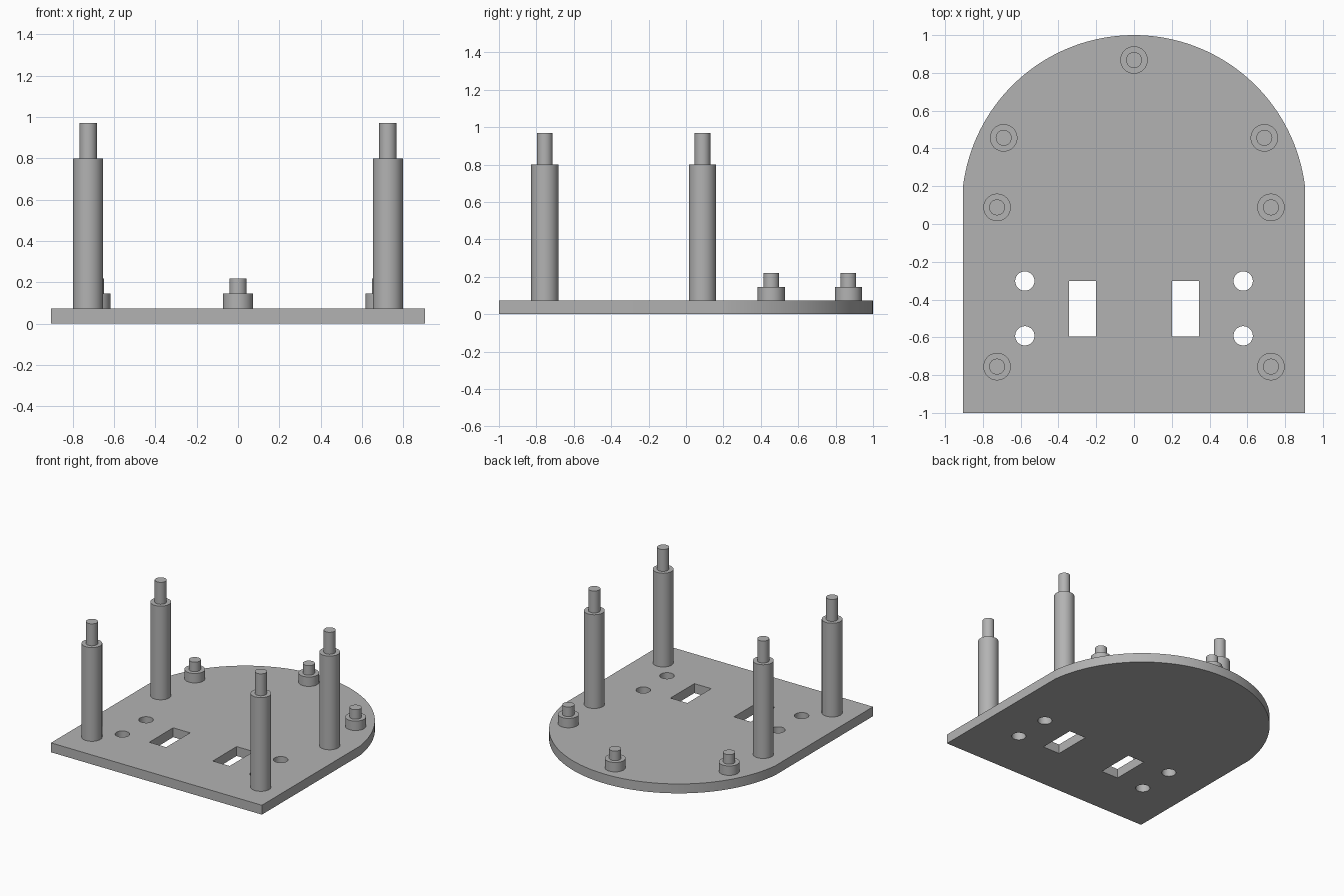
import bpy, bmesh, math

if "Cube" in bpy.data.objects:
    bpy.data.objects.remove(bpy.data.objects["Cube"])

T = 0.073            # plate thickness
W = 0.905            # plate half width
ARC_Y, ARC_R = 0.088, 0.912

grey = bpy.data.materials.new("plain grey")
grey.diffuse_color = (0.45, 0.45, 0.45, 1)
grey.use_nodes = True
grey.node_tree.nodes["Principled BSDF"].inputs["Base Color"].default_value = grey.diffuse_color


def finish(name, bm):
    bmesh.ops.recalc_face_normals(bm, faces=bm.faces)
    me = bpy.data.meshes.new(name)
    bm.to_mesh(me)
    bm.free()
    me.materials.append(grey)
    ob = bpy.data.objects.new(name, me)
    bpy.context.collection.objects.link(ob)
    bpy.ops.object.select_all(action='DESELECT')
    ob.select_set(True)
    bpy.context.view_layer.objects.active = ob
    bpy.ops.object.shade_smooth_by_angle(angle=math.radians(30))
    return ob


def circle(cx, cy, r, n=48):
    return [(cx + r * math.cos(2 * math.pi * i / n),
             cy + r * math.sin(2 * math.pi * i / n)) for i in range(n)]


# Base plate: straight sides, round back, with screw holes and slots
a0 = math.acos(W / ARC_R)
N = 96
outline = [(-W, -1), (W, -1)]
for i in range(N + 1):
    a = a0 + (math.pi - 2 * a0) * i / N
    outline.append((ARC_R * math.cos(a), ARC_Y + ARC_R * math.sin(a)))
loops = [outline]
for s in (-1, 1):
    loops += [circle(s * 0.578, y, 0.051) for y in (-0.302, -0.592)]
    loops.append([(s * 0.2, -0.595), (s * 0.345, -0.595),
                  (s * 0.345, -0.302), (s * 0.2, -0.302)])

bm = bmesh.new()
edges = []
for loop in loops:
    vs = [bm.verts.new((x, y, 0)) for x, y in loop]
    edges += [bm.edges.new((vs[i - 1], vs[i])) for i in range(len(vs))]
bmesh.ops.triangle_fill(bm, edges=edges, use_beauty=True, use_dissolve=False)
ext = bmesh.ops.extrude_face_region(bm, geom=bm.faces[:], use_keep_orig=True)
top = [g for g in ext["geom"] if isinstance(g, bmesh.types.BMVert)]
bmesh.ops.translate(bm, verts=top, vec=(0, 0, T))
finish("base_plate", bm)


# Stepped post: wide body with a narrow pin on top
def post(name, x, y, shoulder, tip, n=48):
    bm = bmesh.new()
    rings = []
    for r, z in ((0.0727, T), (0.0727, shoulder), (0.042, shoulder), (0.042, tip)):
        rings.append([bm.verts.new((px, py, z)) for px, py in circle(x, y, r, n)])
    for lo, hi in zip(rings, rings[1:]):
        for i in range(n):
            bm.faces.new((lo[i - 1], lo[i], hi[i], hi[i - 1]))
    bm.faces.new(rings[0])
    bm.faces.new(rings[-1])
    finish(name, bm)


for side, s in (("left", -1), ("right", 1)):
    post(f"front_post_{side}", s * 0.725, -0.755, 0.80, 0.97)
    post(f"middle_post_{side}", s * 0.725, 0.088, 0.80, 0.97)
    post(f"short_post_{side}", s * 0.69, 0.456, 0.146, 0.22)
post("short_post_back", 0, 0.868, 0.146, 0.22)
